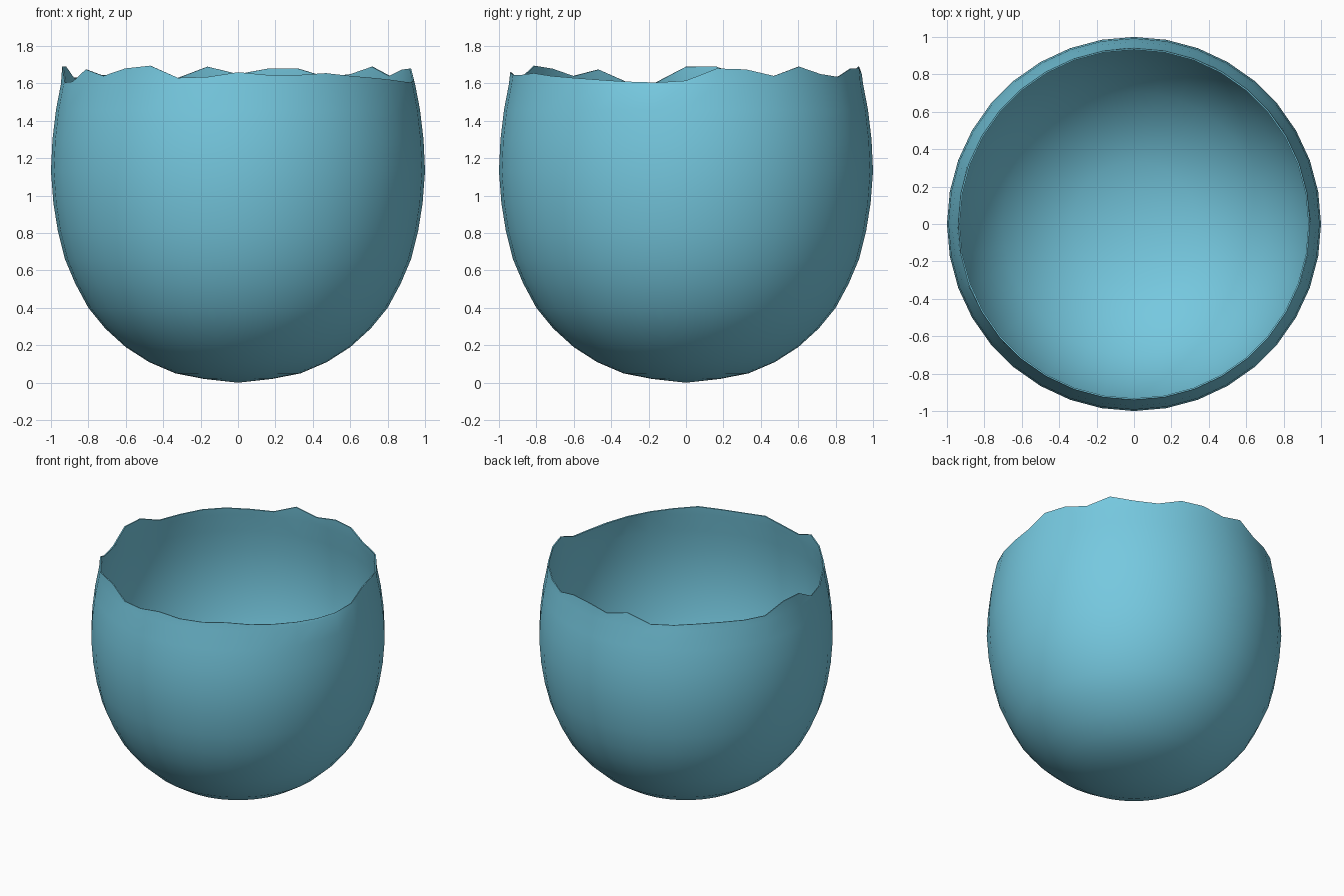
import bpy, bmesh, math

if "Cube" in bpy.data.objects:
    bpy.data.objects.remove(bpy.data.objects["Cube"])

SIDES = 36

# Outer profile of the egg (radius, height), bottom to just under the break
profile = [(0.18, 0.02), (0.335, 0.05), (0.475, 0.11), (0.60, 0.19), (0.71, 0.29),
           (0.80, 0.40), (0.87, 0.53), (0.925, 0.66), (0.963, 0.81), (0.987, 0.96),
           (1.0, 1.13), (0.992, 1.30), (0.973, 1.46), (0.947, 1.595)]

# Height of the broken rim every 10 degrees, counter-clockwise from +x
rim = [1.615, 1.68, 1.675, 1.64, 1.69, 1.65, 1.635, 1.68, 1.68,
       1.65, 1.69, 1.63, 1.635, 1.645, 1.645, 1.635, 1.63, 1.69,
       1.69, 1.605, 1.61, 1.675, 1.64, 1.68, 1.695, 1.63, 1.635,
       1.66, 1.645, 1.645, 1.655, 1.64, 1.63, 1.62, 1.61, 1.605]


def ring(bm, radius, heights):
    return [bm.verts.new((radius * math.cos(math.tau * i / SIDES),
                          radius * math.sin(math.tau * i / SIDES), heights[i]))
            for i in range(SIDES)]


# Shell surface: bottom fan, stacked rings, jagged rim
bm = bmesh.new()
bottom = bm.verts.new((0, 0, 0))
rings = [ring(bm, r, [z] * SIDES) for r, z in profile]
rings.append(ring(bm, 0.94, rim))
for i in range(SIDES):
    j = (i + 1) % SIDES
    bm.faces.new((bottom, rings[0][j], rings[0][i]))
    for low, high in zip(rings, rings[1:]):
        bm.faces.new((low[i], low[j], high[j], high[i]))
bm.normal_update()

mesh = bpy.data.meshes.new("broken_eggshell")
bm.to_mesh(mesh)
bm.free()
shell = bpy.data.objects.new("broken_eggshell", mesh)
bpy.context.collection.objects.link(shell)

# Single flat colour
blue = bpy.data.materials.new("pale blue shell")
blue.diffuse_color = (0.18, 0.58, 0.74, 1)
blue.use_nodes = True
blue.node_tree.nodes["Principled BSDF"].inputs["Base Color"].default_value = blue.diffuse_color
mesh.materials.append(blue)

# Thin wall, growing inwards
wall = shell.modifiers.new("wall", 'SOLIDIFY')
wall.thickness = 0.008
wall.offset = -1

bpy.context.view_layer.objects.active = shell
shell.select_set(True)
bpy.ops.object.modifier_apply(modifier="wall")
bpy.ops.object.shade_smooth_by_angle(angle=math.radians(40))
